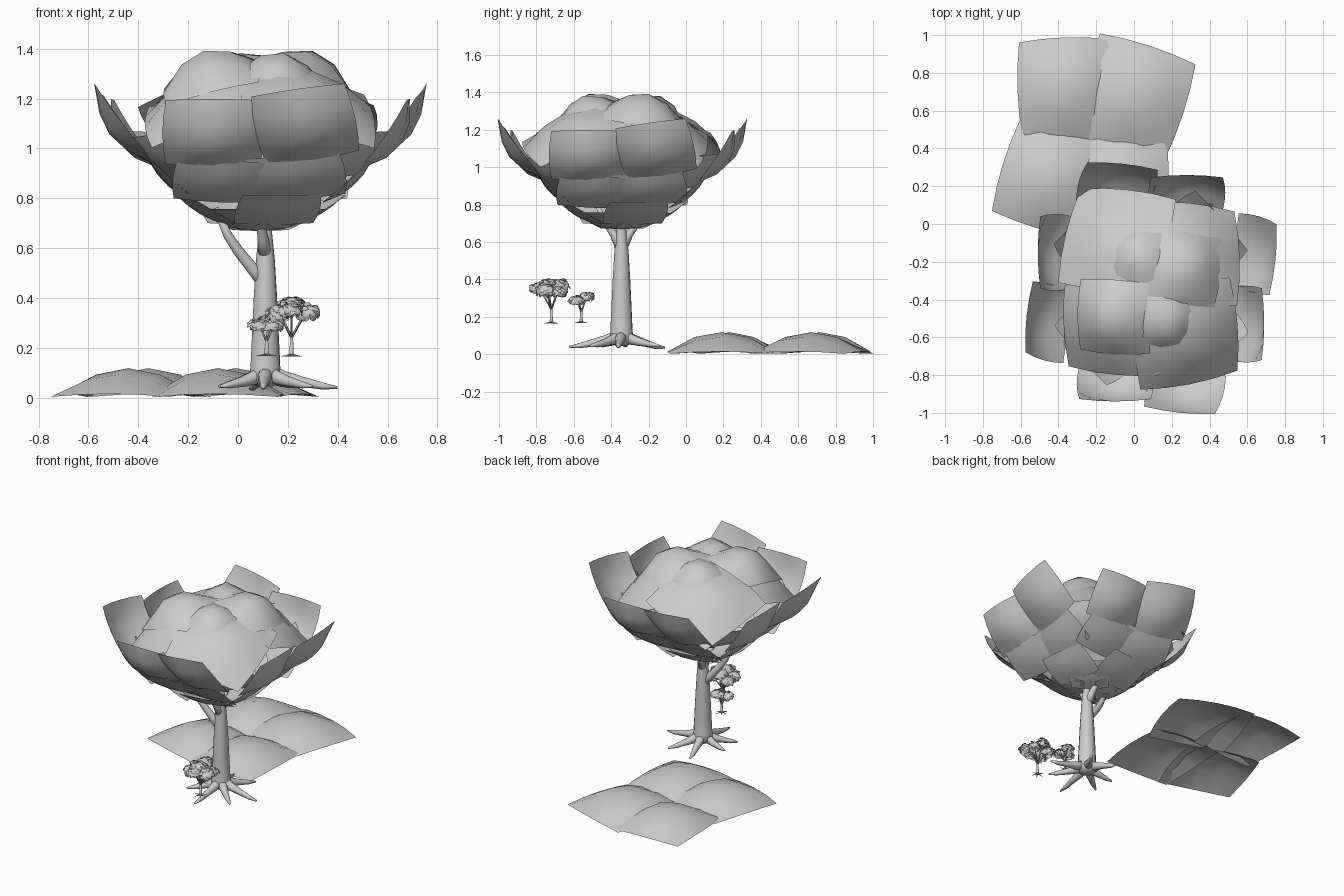
import bpy, bmesh, random
from math import sin, cos, radians, pi
from mathutils import Vector

if "Cube" in bpy.data.objects:
    bpy.data.objects.remove(bpy.data.objects["Cube"])

random.seed(4)


def finish(bm, name):
    for f in bm.faces:
        f.smooth = True
    me = bpy.data.meshes.new(name)
    bm.to_mesh(me)
    bm.free()
    ob = bpy.data.objects.new(name, me)
    bpy.context.collection.objects.link(ob)
    return ob


def sheet(bm, c, az, el, w, h, bulge, spin=0, n=4):
    """Domed leaf card facing azimuth az / elevation el (degrees)."""
    a, e, s = radians(az), radians(el), radians(spin)
    nrm = Vector((cos(a) * cos(e), sin(a) * cos(e), sin(e)))
    t = Vector((-sin(a), cos(a), 0))
    up = nrm.cross(t)
    U, V = t * cos(s) + up * sin(s), up * cos(s) - t * sin(s)
    rows = []
    for j in range(n + 1):
        v = 2 * j / n - 1
        row = []
        for i in range(n + 1):
            u = 2 * i / n - 1
            d = 0.8 * (1 - u * u) * (1 - v * v) + 0.2 * (1 - (u * u + v * v) / 2)
            p = (Vector(c) + U * u * w / 2 * (1 + 0.07 * (1 - v * v))
                 + V * v * h / 2 * (1 + 0.07 * (1 - u * u)) + nrm * bulge * d)
            row.append(bm.verts.new(p))
        rows.append(row)
    for j in range(n):
        for i in range(n):
            bm.faces.new((rows[j][i], rows[j][i + 1], rows[j + 1][i + 1], rows[j + 1][i]))


def tube(bm, pts, sides=12):
    """Tapered tube through (x, y, z, radius) points."""
    P = [Vector(p[:3]) for p in pts]
    rings = []
    for k, p in enumerate(pts):
        d = (P[min(k + 1, len(P) - 1)] - P[max(k - 1, 0)]).normalized()
        x = d.cross(Vector((0.31, 0.95, 0.05))).normalized()
        y = d.cross(x)
        rings.append([bm.verts.new(P[k] + (x * cos(2 * pi * i / sides) + y * sin(2 * pi * i / sides)) * p[3])
                      for i in range(sides)])
    for r, q in zip(rings, rings[1:]):
        for i in range(sides):
            j = (i + 1) % sides
            bm.faces.new((r[i], r[j], q[j], q[i]))
    bm.faces.new(rings[0][::-1])
    bm.faces.new(rings[-1])


# ground bush: four overlapping domes
bm = bmesh.new()
for x, y, w, h, rot in ((-0.44, 0.235, 0.5, 0.5, -17), (-0.36, 0.715, 0.48, 0.51, 2),
                        (-0.01, 0.67, 0.53, 0.54, -18), (-0.08, 0.19, 0.49, 0.54, -2)):
    sheet(bm, (x, y, 0.003), -90, 90, w, h, 0.115, rot)
finish(bm, "ground_bush")

# big tree trunk, branches and roots
TX, TY = 0.11, -0.345
bm = bmesh.new()
tube(bm, [(TX, TY, 0.045, 0.03), (TX, TY, 0.07, 0.07), (TX, TY, 0.12, 0.06), (TX, TY, 0.25, 0.054),
          (TX, TY, 0.4, 0.047), (TX, TY, 0.55, 0.038), (TX, TY, 0.66, 0.027), (TX, TY, 0.85, 0.015)], 16)
tube(bm, [(0.11, -0.345, 0.45, 0.026), (0.06, -0.35, 0.515, 0.025), (0.0, -0.365, 0.59, 0.022),
          (-0.04, -0.38, 0.65, 0.019), (-0.09, -0.39, 0.76, 0.012)])
for s in (-1, 1):
    tube(bm, [(TX, TY, 0.56, 0.03), (TX - 0.01, TY + s * 0.04, 0.64, 0.022),
              (TX - 0.02, TY + s * 0.09, 0.71, 0.016), (TX - 0.02, TY + s * 0.14, 0.82, 0.01)])
for az, L, z in ((-4, 0.29, 0.04), (58, 0.24, 0.045), (105, 0.24, 0.035), (172, 0.19, 0.045),
                 (215, 0.22, 0.045), (268, 0.28, 0.04), (318, 0.25, 0.045)):
    c, s = cos(radians(az)), sin(radians(az))
    tube(bm, [(TX + c * L * f, TY + s * L * f, zz, r) for f, zz, r in
              ((0.08, 0.1, 0.03), (0.27, 0.078, 0.028), (0.5, 0.064, 0.021), (0.8, z + 0.006, 0.014), (1, z, 0.005))])
finish(bm, "big_trunk")

# canopy of the big tree
CX, CY = 0.09, -0.34
bm = bmesh.new()


def ring_sheet(az, r, off, z, *args):
    a = radians(az)
    sheet(bm, (CX + cos(a) * r - sin(a) * off, CY + sin(a) * r + cos(a) * off, z), az, *args)


for az in (-90, 0, 90, 180):
    # upper outward sheets, two per side
    ring_sheet(az, 0.545, 0.18, 1.1, -37, 0.38, 0.34, 0.075, 10)
    ring_sheet(az, 0.5, -0.19, 1.065, -34, 0.38, 0.31, 0.08, 0)
    # middle tier
    ring_sheet(az, 0.36, 0.13, 0.885, -47, 0.4, 0.24, 0.03, 6)
    ring_sheet(az, 0.35, -0.16, 0.87, -49, 0.36, 0.24, 0.03, -4)
    ring_sheet(az + 45, 0.42, 0, 0.97, -48, 0.42, 0.26, 0.04, 5)
    # lowest tier
    ring_sheet(az + 10, 0.23, 0.03, 0.755, -60, 0.32, 0.22, 0.025, 0)
    ring_sheet(az + 50, 0.14, 0.0, 0.715, -68, 0.24, 0.22, 0.02, 0)
# large sloping cap sheets
for x, y, az, w, rot in ((0.27, -0.58, -50, 0.54, 58), (-0.11, -0.53, -140, 0.52, 48),
                         (0.29, -0.16, 42, 0.53, 46), (-0.09, -0.09, 128, 0.54, 42)):
    sheet(bm, (x, y, 1.175), az, 62, w, w, 0.12, rot)
# four small crown domes
for x, y, az, w, z in ((-0.1, -0.49, -140, 0.38, 1.26), (0.26, -0.23, 35, 0.38, 1.26),
                       (0.16, -0.51, -60, 0.34, 1.25), (0.03, -0.18, 120, 0.34, 1.25)):
    sheet(bm, (x, y, z), az, 70, w, w, 0.14, 48)
finish(bm, "big_canopy")


# small trees: thin trunk with leafy clumps
def small_tree(name, x, y, z, fork, clumps):
    bt, bl = bmesh.new(), bmesh.new()
    tube(bt, [(x, y, z, 0.011), (x, y, z + 0.012, 0.009), (x, y, fork, 0.006)], 8)
    for k in range(6):
        c, s = cos(k * pi / 3), sin(k * pi / 3)
        tube(bt, [(x, y, z + 0.008, 0.005), (x + c * 0.02, y + s * 0.02, z + 0.003, 0.003),
                  (x + c * 0.042, y + s * 0.042, z, 0.001)], 6)
    for dx, dy, cz, r, h in clumps:
        c = Vector((x + dx, y + dy, cz))
        tube(bt, [(x, y, fork - 0.01, 0.005), (x + dx * 0.5, y + dy * 0.5, (fork + cz) / 2, 0.004),
                  (c.x, c.y, cz, 0.002)], 6)
        count = 44
        for k in range(count):
            sz = 1 - 1.8 * (k + 0.5) / count
            q = (1 - sz * sz) ** 0.5
            az = k * 137.5
            p = c + Vector((cos(radians(az)) * q * r, sin(radians(az)) * q * r, sz * h)) * random.uniform(0.7, 1)
            w = r * random.uniform(0.4, 0.6)
            sheet(bl, p, az + random.uniform(-25, 25), random.uniform(15, 40) + 50 * sz, w, w * 0.8,
                  w * 0.22, random.uniform(-40, 40), 3)
    finish(bt, name + "_trunk")
    finish(bl, name + "_leaves")


small_tree("small_tree_a", 0.215, -0.72, 0.165, 0.25,
           ((0.0, 0.045, 0.37, 0.055, 0.035), (-0.05, -0.03, 0.34, 0.052, 0.035),
            (0.06, -0.03, 0.345, 0.055, 0.035), (0.0, -0.068, 0.352, 0.05, 0.03),
            (-0.055, 0.04, 0.335, 0.05, 0.03), (0.0, -0.02, 0.37, 0.055, 0.035), (0.06, 0.04, 0.335, 0.045, 0.03)))
small_tree("small_tree_b", 0.115, -0.56, 0.167, 0.235,
           ((0.01, 0.032, 0.308, 0.044, 0.024), (-0.035, -0.015, 0.292, 0.042, 0.025),
            (0.03, -0.025, 0.288, 0.042, 0.025)))
